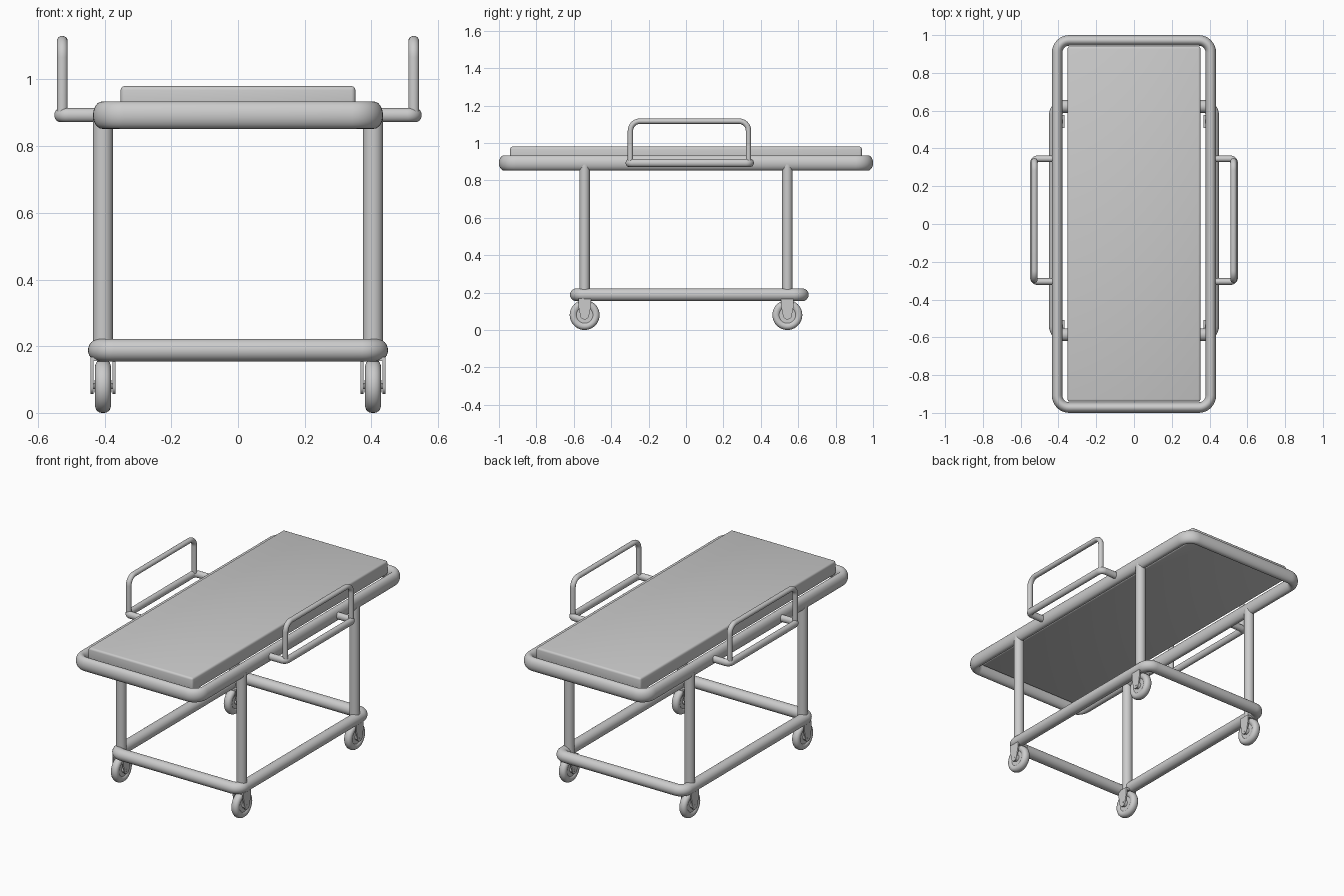
import bpy, bmesh, math
from mathutils import Vector

if "Cube" in bpy.data.objects:
    bpy.data.objects.remove(bpy.data.objects["Cube"])


def finish(name, bm, angle=40):
    bmesh.ops.recalc_face_normals(bm, faces=bm.faces)
    me = bpy.data.meshes.new(name)
    bm.to_mesh(me)
    bm.free()
    ob = bpy.data.objects.new(name, me)
    bpy.context.collection.objects.link(ob)
    bpy.context.view_layer.objects.active = ob
    ob.select_set(True)
    bpy.ops.object.shade_smooth_by_angle(angle=math.radians(angle))
    ob.select_set(False)
    return ob


def rounded(points, radius, closed, steps=8):
    """Replace the corners of a polyline with arcs."""
    pts = [Vector(p) for p in points]
    out = []
    for i, p in enumerate(pts):
        if not closed and i in (0, len(pts) - 1):
            out.append(p)
            continue
        a = (pts[i - 1] - p).normalized()
        b = (pts[(i + 1) % len(pts)] - p).normalized()
        c = p + (a + b) * radius
        for k in range(steps + 1):
            t = math.pi / 2 * k / steps
            out.append(c - b * radius * math.cos(t) - a * radius * math.sin(t))
    return out


def tube(name, points, normal, ra, rb, radius=0.0, closed=False, sides=24):
    """Sweep an ellipse (ra in the path plane, rb along normal)."""
    pts = rounded(points, radius, closed) if radius else [Vector(p) for p in points]
    n, up = len(pts), Vector(normal)
    bm = bmesh.new()
    rings = []
    for i, p in enumerate(pts):
        prev = pts[i - 1] if closed or i else p
        nxt = pts[(i + 1) % n] if closed or i < n - 1 else p
        d1, d2 = (p - prev).normalized(), (nxt - p).normalized()
        side = (d1 + d2).normalized().cross(up)
        rings.append([bm.verts.new(p + side * ra * math.cos(a) + up * rb * math.sin(a))
                      for a in (2 * math.pi * k / sides for k in range(sides))])
    for i in range(n if closed else n - 1):
        r, s = rings[i], rings[(i + 1) % n]
        for k in range(sides):
            j = (k + 1) % sides
            bm.faces.new((r[k], r[j], s[j], s[k]))
    if not closed:
        bm.faces.new(rings[0])
        bm.faces.new(rings[-1])
    return finish(name, bm)


def box(name, lo, hi, bevel=0.0):
    bm = bmesh.new()
    bmesh.ops.create_cube(bm, size=1)
    for v in bm.verts:
        v.co = Vector([l + (h - l) * (c + 0.5) for l, h, c in zip(lo, hi, v.co)])
    if bevel:
        bmesh.ops.bevel(bm, geom=bm.edges[:], offset=bevel, segments=3,
                        profile=0.5, affect='EDGES')
    return finish(name, bm)


def wheel(name, centre):
    half = [(0, .026), (.018, .026), (.02, .016), (.044, .016), (.049, .021),
            (.062, .0235), (.072, .020), (.078, .012), (.08, .004)]
    prof = half + [(r, -x) for r, x in reversed(half)]
    bm = bmesh.new()
    vs = [bm.verts.new((x, r, 0)) for r, x in prof]
    es = [bm.edges.new(e) for e in zip(vs, vs[1:])]
    bmesh.ops.spin(bm, geom=vs + es, cent=(0, 0, 0), axis=(1, 0, 0),
                   angle=2 * math.pi, steps=40)
    bmesh.ops.remove_doubles(bm, verts=bm.verts, dist=1e-5)
    bmesh.ops.translate(bm, verts=bm.verts, vec=centre)
    finish(name, bm)


def fork_plate(name, x, y):
    outline = [(.034, .165), (.034, .13)]
    outline += [(.024 * math.cos(a), .08 - .024 * math.sin(a))
                for a in (math.pi * k / 12 for k in range(13))]
    outline += [(-.034, .13), (-.034, .165)]
    bm = bmesh.new()
    f = bm.faces.new([bm.verts.new((x - .004, y + u, z)) for u, z in outline])
    ext = bmesh.ops.extrude_face_region(bm, geom=[f])['geom']
    bmesh.ops.translate(bm, vec=(.008, 0, 0),
                        verts=[g for g in ext if isinstance(g, bmesh.types.BMVert)])
    finish(name, bm)


def rect(x, y0, y1, z):
    return [(-x, y0, z), (x, y0, z), (x, y1, z), (-x, y1, z)]


Z = (0, 0, 1)
# Bed frame, mattress, lower frame
tube("bed_frame", rect(.407, -.972, .972, .893), Z, .028, .041, .065, True)
tube("lower_frame", rect(.416, -.586, .622, .188), Z, .034, .034, .045, True)
box("mattress", (-.352, -.94, .895), (.352, .94, .98), .012)

for sx, sn in ((-1, "left"), (1, "right")):
    # Side rail: horizontal bracket and upright hoop
    tube(f"{sn}_rail_bracket", [(sx * .41, -.305, .893), (sx * .533, -.305, .893),
                                (sx * .533, .345, .893), (sx * .41, .345, .893)],
         Z, .018, .021, .025)
    tube(f"{sn}_rail_hoop", [(sx * .527, -.297, .893), (sx * .527, -.297, 1.116),
                             (sx * .527, .334, 1.116), (sx * .527, .334, .893)],
         (1, 0, 0), .0145, .016, .05)
    for sy, yn in ((-1, "front"), (1, "back")):
        # Leg and caster
        x, y, tag = sx * .405, sy * .542, f"{yn}_{sn}"
        tube(f"{tag}_leg", [(x, y, .17), (x, y, .885)], (1, 0, 0), .028, .03)
        wheel(f"{tag}_wheel", (x, y, .08))
        box(f"{tag}_fork_top", (x - .037, y - .034, .155), (x + .037, y + .034, .168))
        tube(f"{tag}_axle", [(x - .038, y, .08), (x + .038, y, .08)], Z, .009, .009)
        for d in (-.033, .033):
            fork_plate(f"{tag}_fork_plate", x + d, y)
